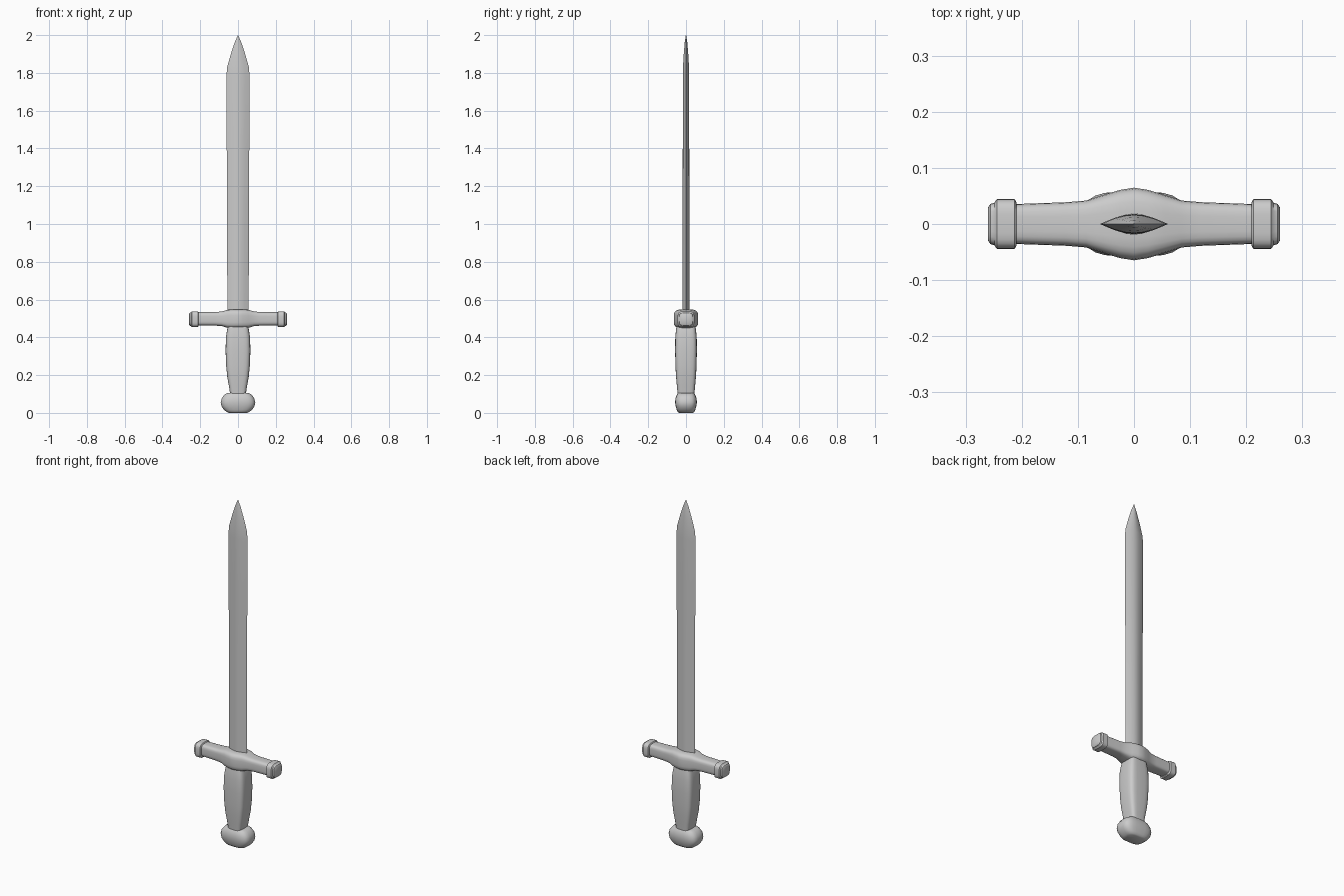
import bpy, bmesh, math

if "Cube" in bpy.data.objects:
    bpy.data.objects.remove(bpy.data.objects["Cube"])


def rounded(n=24, p=4.0):
    """Unit rounded-square outline (superellipse)."""
    pts = []
    for i in range(n):
        t = 2 * math.pi * (i + 0.5) / n
        c, s = math.cos(t), math.sin(t)
        pts.append((math.copysign(abs(c) ** (2 / p), c), math.copysign(abs(s) ** (2 / p), s)))
    return pts


def loft(name, outline, sections, axis='Z', centre=0.0, angle=35):
    """Skin outline scaled by (position, half_a, half_b) sections along an axis."""
    bm = bmesh.new()
    rings = []
    for pos, a, b in sections:
        if axis == 'Z':
            ring = [bm.verts.new((u * a, v * b, pos)) for u, v in outline]
        else:
            ring = [bm.verts.new((pos, u * a, centre + v * b)) for u, v in outline]
        rings.append(ring)
    n = len(outline)
    for r0, r1 in zip(rings, rings[1:]):
        for i in range(n):
            j = (i + 1) % n
            bm.faces.new((r0[i], r0[j], r1[j], r1[i]))
    bm.faces.new(rings[0][::-1])
    bm.faces.new(rings[-1])
    bmesh.ops.remove_doubles(bm, verts=bm.verts, dist=1e-5)
    bmesh.ops.recalc_face_normals(bm, faces=bm.faces)
    me = bpy.data.meshes.new(name)
    bm.to_mesh(me)
    bm.free()
    ob = bpy.data.objects.new(name, me)
    bpy.context.collection.objects.link(ob)
    bpy.ops.object.select_all(action='DESELECT')
    ob.select_set(True)
    bpy.context.view_layer.objects.active = ob
    bpy.ops.object.shade_smooth_by_angle(angle=math.radians(angle))
    return ob


# Blade: lens-shaped section, tapering to a point
lens = [(1, 0), (0.6, 0.6), (0.25, 0.92), (0, 1), (-0.25, 0.92), (-0.6, 0.6)]
lens += [(-u, -v) for u, v in lens]
loft("blade", lens, [(0.50, 0.056, 0.019), (1.0, 0.058, 0.018), (1.5, 0.06, 0.017),
                     (1.78, 0.061, 0.017), (1.83, 0.058, 0.016), (1.90, 0.038, 0.012),
                     (1.96, 0.018, 0.007), (2.0, 0.001, 0.001)])

# Crossguard: swollen middle, straight arms
half = [(0.0, 0.065, 0.050), (0.025, 0.061, 0.050), (0.055, 0.052, 0.048),
        (0.085, 0.042, 0.039), (0.12, 0.039, 0.036), (0.23, 0.035, 0.035)]
arms = [(-x, a, b) for x, a, b in half[:0:-1]] + half
loft("crossguard", rounded(p=4), arms, 'X', 0.498)

# Guard end caps: collar and small end plate on each side
for side, label in ((-1, "left"), (1, "right")):
    cap = [(0.209, 0.038, 0.038), (0.213, 0.045, 0.042), (0.244, 0.045, 0.042),
           (0.249, 0.038, 0.036), (0.256, 0.036, 0.034), (0.260, 0.030, 0.028)]
    loft(label + "_guard_cap", rounded(p=4), [(side * x, a, b) for x, a, b in cap], 'X', 0.496)

# Grip: swelling handle with rounded-square section
loft("grip", rounded(p=4.5), [(0.09, 0.040, 0.044), (0.14, 0.048, 0.048), (0.19, 0.057, 0.053),
                              (0.25, 0.063, 0.056), (0.33, 0.066, 0.058), (0.40, 0.064, 0.057),
                              (0.44, 0.058, 0.053), (0.47, 0.050, 0.048)])

# Pommel: wide bulging block
loft("pommel", rounded(p=3.4), [(0.0, 0.050, 0.036), (0.005, 0.060, 0.044), (0.015, 0.074, 0.049),
                                (0.035, 0.088, 0.055), (0.056, 0.092, 0.058), (0.078, 0.086, 0.056),
                                (0.096, 0.073, 0.049), (0.106, 0.055, 0.042)])
